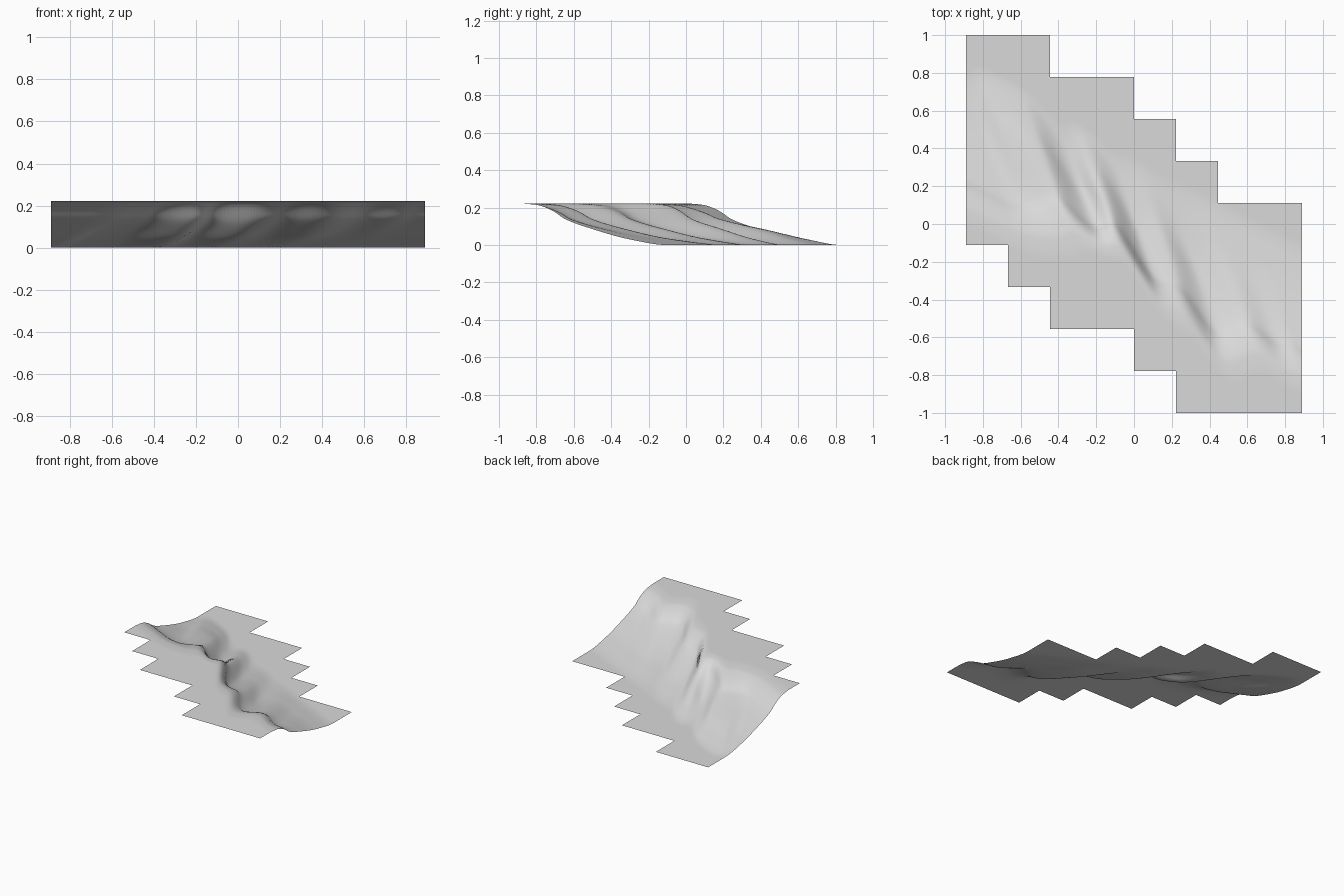
import bpy
import bmesh

cube = bpy.data.objects.get("Cube")
if cube:
    bpy.data.objects.remove(cube, do_unlink=True)

CELL = 2 / 9          # edge length of one map tile
SUB = 16              # quads along each tile


def curve(points, v):
    """Smooth monotone interpolation through a few points, flat at both ends."""
    if v <= points[0][0]:
        return points[0][1]
    if v >= points[-1][0]:
        return points[-1][1]
    secant = [(b[1] - a[1]) / (b[0] - a[0]) for a, b in zip(points, points[1:])]

    def slope(i):
        if i == 0 or i == len(points) - 1:
            return 0.0
        a, b = secant[i - 1], secant[i]
        return 2 * a * b / (a + b) if a * b > 0 else 0.0

    i = max(k for k in range(len(secant)) if points[k][0] <= v)
    (x0, y0), (x1, y1) = points[i], points[i + 1]
    w = x1 - x0
    u = (v - x0) / w
    return ((1 + 2 * u) * (1 - u) ** 2 * y0 + u * (1 - u) ** 2 * w * slope(i)
            + u * u * (3 - 2 * u) * y1 + u * u * (u - 1) * w * slope(i + 1))


# Hillside section: plateau, steep brow, long foot, plain
section = [(0, .222), (.09, .215), (.14, .2), (.19, .175), (.24, .14),
           (.39, .085), (.59, .03), (.79, 0)]
# How far the brow, and the foot below it, push out or cut back along the hill
brow = [(-.85, 0), (-.53, .08), (-.15, .26), (.06, .02), (.18, 0),
        (.35, -.14), (.62, -.02), (.92, 0)]
foot = [(-.85, 0), (-.66, .15), (-.45, .2), (-.26, -.02), (-.1, .17), (.06, -.05),
        (.22, .02), (.39, -.12), (.65, 0), (.78, -.03), (.92, 0)]
# Where the foot takes over from the brow, and where it fades into the plain
takeover = [(-.3, 0), (.1, 1)]
fade = [(.08, 1), (.55, 0)]


def height(x, y):
    off = y + 0.8 * x + 0.1
    along = x + 0.45 * off
    down = y + 0.5 * (x + 4 * CELL)
    mix = curve(takeover, off)
    push = (1 - mix) * curve(brow, along) + mix * curve(fade, off) * curve(foot, along)
    return curve(section, down - push)


# Lowest and highest tile row for each of the eight tile columns
rows = [(4, 9), (3, 9), (2, 8), (2, 8), (1, 7), (0, 6), (0, 5), (0, 5)]


def inside(face):
    c = face.calc_center_median()
    low, high = rows[min(7, int(c.x / CELL + 4))]
    return low < c.y / CELL + 4.5 < high


# Terrain sheet with stepped outline
bm = bmesh.new()
bmesh.ops.create_grid(bm, x_segments=8 * SUB, y_segments=9 * SUB, size=1)
for v in bm.verts:
    v.co.x *= 4 * CELL
bmesh.ops.delete(bm, geom=[f for f in bm.faces if not inside(f)], context='FACES')
for v in bm.verts:
    v.co.z = height(v.co.x, v.co.y)
for f in bm.faces:
    f.smooth = True
mesh = bpy.data.meshes.new("hillside")
bm.to_mesh(mesh)
bm.free()
hillside = bpy.data.objects.new("hillside", mesh)
bpy.context.collection.objects.link(hillside)

# Plain light grey
grey = bpy.data.materials.new("light_grey")
grey.use_nodes = True
color = (0.7, 0.7, 0.7, 1)
grey.diffuse_color = color
grey.node_tree.nodes["Principled BSDF"].inputs["Base Color"].default_value = color
mesh.materials.append(grey)
